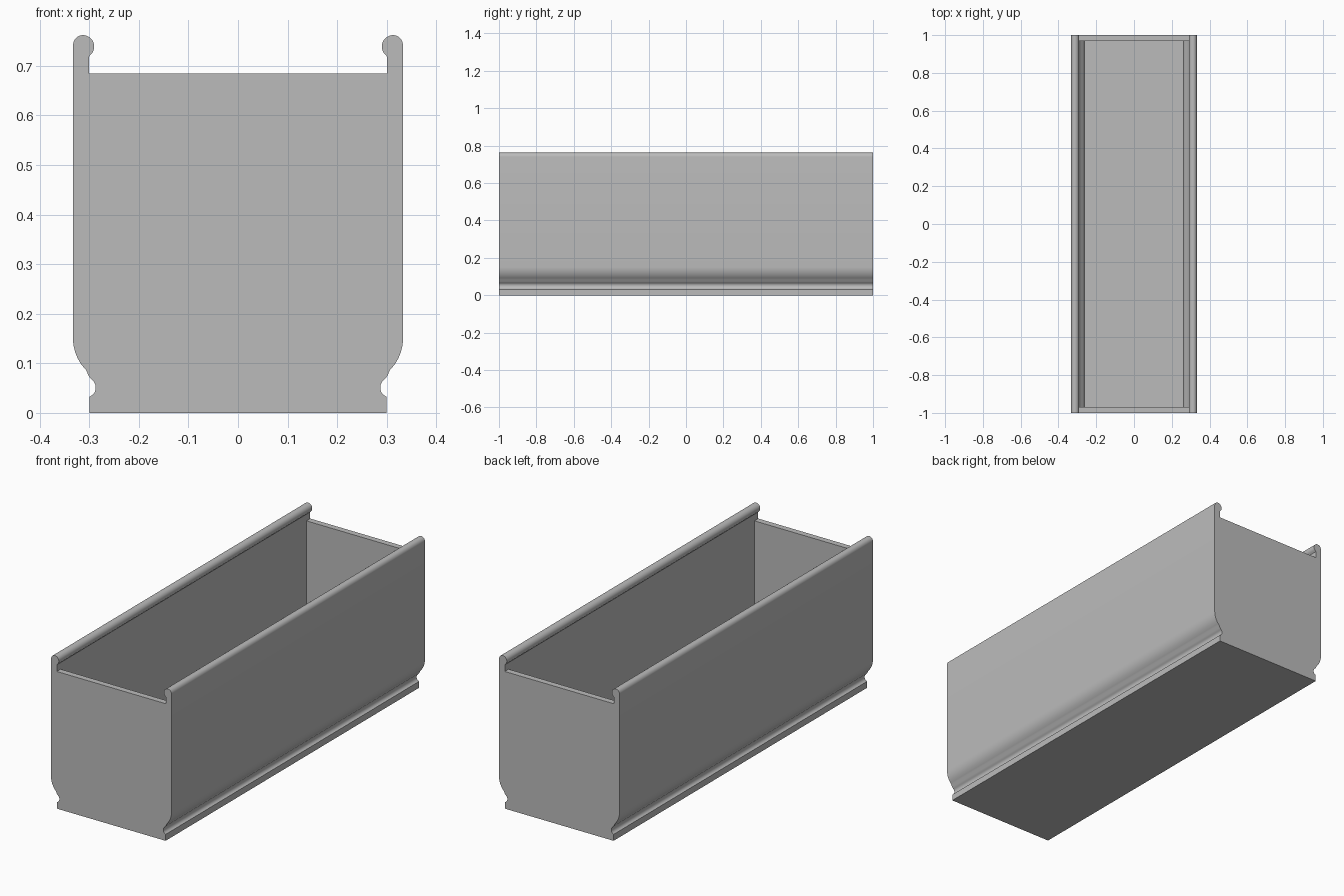
import bpy, bmesh
from math import radians, cos, sin

if "Cube" in bpy.data.objects:
    bpy.data.objects.remove(bpy.data.objects["Cube"], do_unlink=True)

INNER_X, END_TOP, END_THICK = 0.301, 0.685, 0.03

grey = bpy.data.materials.new("plain_grey")
grey.use_nodes = True
colour = (0.5, 0.5, 0.5, 1)
grey.diffuse_color = colour
grey.node_tree.nodes["Principled BSDF"].inputs["Base Color"].default_value = colour


def arc(cx, cz, rx, rz, start, end, steps=10):
    """Points along an elliptical arc, angles in degrees."""
    angles = [radians(start + (end - start) * i / steps) for i in range(steps + 1)]
    return [(cx + rx * cos(a), cz + rz * sin(a)) for a in angles]


def extrude_mirrored(name, half, length):
    """Extrude a half outline, mirrored over x = 0, along y."""
    outline = half + [(-x, z) for x, z in reversed(half)]
    bm = bmesh.new()
    face = bm.faces.new([bm.verts.new((x, -length / 2, z)) for x, z in outline])
    moved = bmesh.ops.extrude_face_region(bm, geom=[face])["geom"]
    verts = [v for v in moved if isinstance(v, bmesh.types.BMVert)]
    bmesh.ops.translate(bm, verts=verts, vec=(0, length, 0))
    bmesh.ops.recalc_face_normals(bm, faces=bm.faces)
    mesh = bpy.data.meshes.new(name)
    bm.to_mesh(mesh)
    bm.free()
    mesh.materials.append(grey)
    obj = bpy.data.objects.new(name, mesh)
    bpy.context.collection.objects.link(obj)
    return obj


# Outer section: plinth, cove, swelling foot, straight wall, rolled rim
half = [(0.30, 0), (0.30, 0.032)]
half += arc(0.302, 0.051, 0.015, 0.018, 250, 120)
half += [(0.301, 0.074)]
half += arc(0.253, 0.152, 0.08, 0.088, -48, 0)
half += arc(0.313, 0.740, 0.02, 0.022, 0, 90, 8)
half += arc(0.313, 0.739, 0.023, 0.023, 100, 232, 12)
half += [(INNER_X, 0.718), (INNER_X, END_TOP)]
planter = extrude_mirrored("planter_box", half, 2)

# Hollow whose lower sides follow the foot
hollow = [(0.262, 0.06), (0.262, 0.07)]
hollow += arc(0.215, 0.15, INNER_X - 0.215, 0.086, -52, 0, 8)
hollow += [(INNER_X, 0.705)]
cutter = extrude_mirrored("hollow_cutter", hollow, 2 - 2 * END_THICK)
cutter.hide_render = True

cut = planter.modifiers.new("hollow", 'BOOLEAN')
cut.operation, cut.solver, cut.object = 'DIFFERENCE', 'EXACT', cutter
bpy.ops.object.select_all(action='DESELECT')
planter.select_set(True)
bpy.context.view_layer.objects.active = planter
bpy.ops.object.modifier_apply(modifier=cut.name)
bpy.data.objects.remove(cutter, do_unlink=True)
bpy.ops.object.shade_smooth_by_angle(angle=radians(30))
